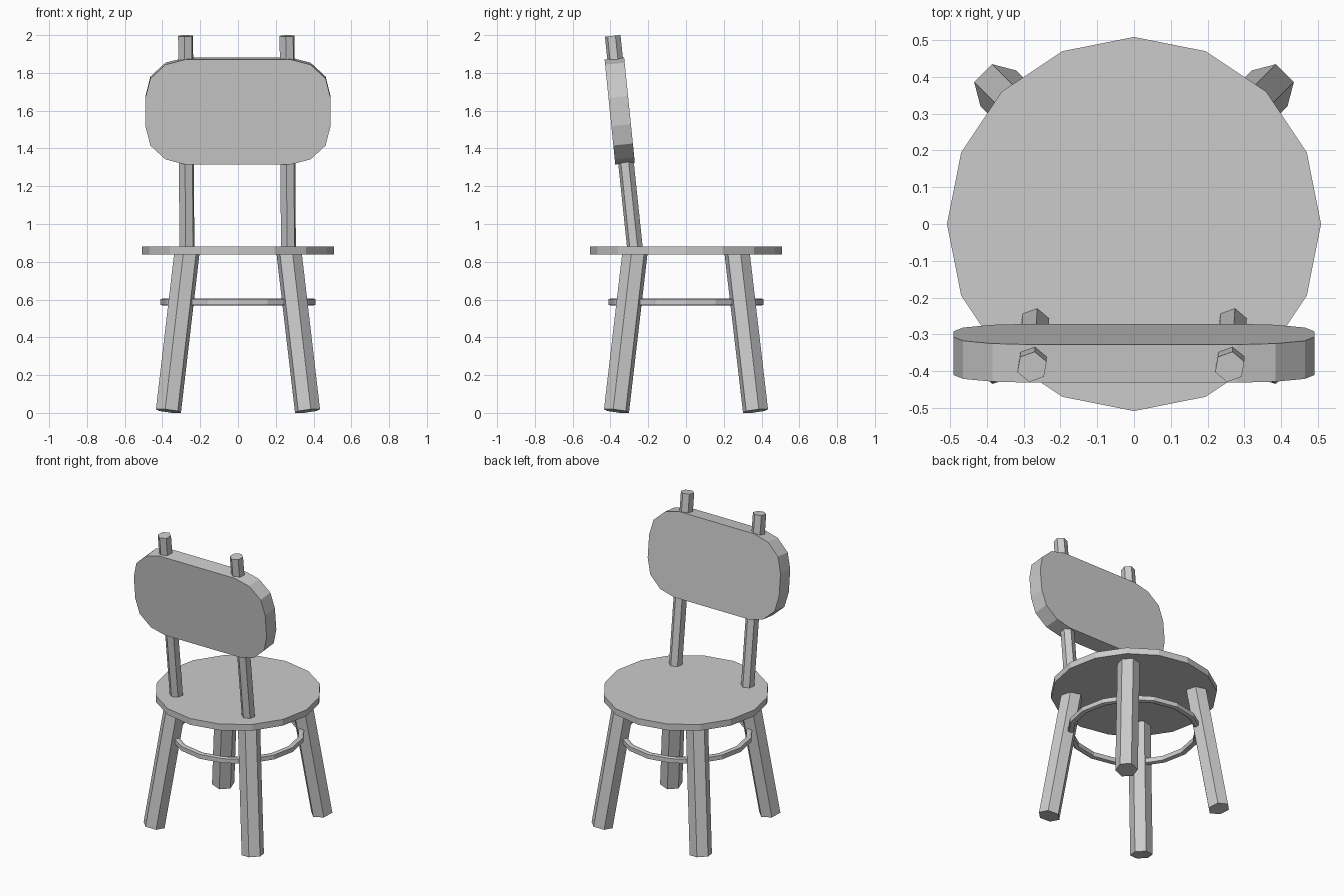
import bpy, bmesh, math
from mathutils import Vector, Matrix

if "Cube" in bpy.data.objects:
    bpy.data.objects.remove(bpy.data.objects["Cube"])


def finish(name, bm):
    bmesh.ops.recalc_face_normals(bm, faces=bm.faces)
    mesh = bpy.data.meshes.new(name)
    bm.to_mesh(mesh)
    bm.free()
    obj = bpy.data.objects.new(name, mesh)
    bpy.context.collection.objects.link(obj)
    return obj


def rod(name, a, b, radius, sides, turn=0.0):
    """Straight prism from a to b; turn is the angle of its first corner."""
    a, b = Vector(a), Vector(b)
    axis = b - a
    rot = Vector((0, 0, 1)).rotation_difference(axis).to_matrix().to_4x4()
    bm = bmesh.new()
    corners = [[bm.verts.new((radius * math.cos(t), radius * math.sin(t), h))
                for t in (math.radians(turn) + math.tau * i / sides for i in range(sides))]
               for h in (0, axis.length)]
    low, high = corners
    bm.faces.new(low[::-1])
    bm.faces.new(high)
    for i in range(sides):
        j = (i + 1) % sides
        bm.faces.new((low[i], low[j], high[j], high[i]))
    bm.transform(Matrix.Translation(a) @ rot)
    return finish(name, bm)


# Round seat
rod("seat", (0, 0, 0.838), (0, 0, 0.88), 0.508, 16)

# Four splayed hexagonal legs
for sx, side in ((-1, "left"), (1, "right")):
    for sy, end in ((-1, "front"), (1, "back")):
        heading = math.degrees(math.atan2(sy, sx))
        rod(f"{end}_{side}_leg", (sx * 0.368, sy * 0.368, 0.01),
            (sx * 0.270, sy * 0.270, 0.85), 0.069, 6, heading + 30)

# Ring stretcher joining the legs
bm = bmesh.new()
section = [(0.41, -0.015), (0.41, 0.015), (0.395, 0.019), (0.378, 0.015),
           (0.378, -0.015), (0.395, -0.019)]
loops = [[bm.verts.new((r * math.cos(t), r * math.sin(t), 0.587 + z)) for r, z in section]
         for t in (math.tau * i / 16 for i in range(16))]
for i in range(16):
    p, q = loops[i], loops[(i + 1) % 16]
    for k in range(6):
        m = (k + 1) % 6
        bm.faces.new((p[k], q[k], q[m], p[m]))
finish("ring_stretcher", bm)

# Leaning posts that carry the backrest
for x, side in ((-0.270, "left"), (0.267, "right")):
    rod(f"{side}_back_post", (x, -0.269, 0.86), (x - 0.007, -0.388, 1.996), 0.042, 6, 20)

# Rounded backrest panel, tilted with the posts
quarter = [(0.49, 0.075), (0.464, 0.178), (0.384, 0.252), (0.28, 0.279)]
outline = (quarter + [(-x, z) for x, z in quarter[::-1]]
           + [(-x, -z) for x, z in quarter] + [(x, -z) for x, z in quarter[::-1]])
bm = bmesh.new()
face = bm.faces.new([bm.verts.new((x, -0.052, z)) for x, z in outline])
ext = bmesh.ops.extrude_face_region(bm, geom=[face], use_keep_orig=True)
bmesh.ops.translate(bm, vec=(0, 0.104, 0),
                    verts=[v for v in ext["geom"] if isinstance(v, bmesh.types.BMVert)])
bm.transform(Matrix.Translation((0, -0.351, 1.598)) @ Matrix.Rotation(math.radians(5.8), 4, 'X'))
finish("backrest", bm)
